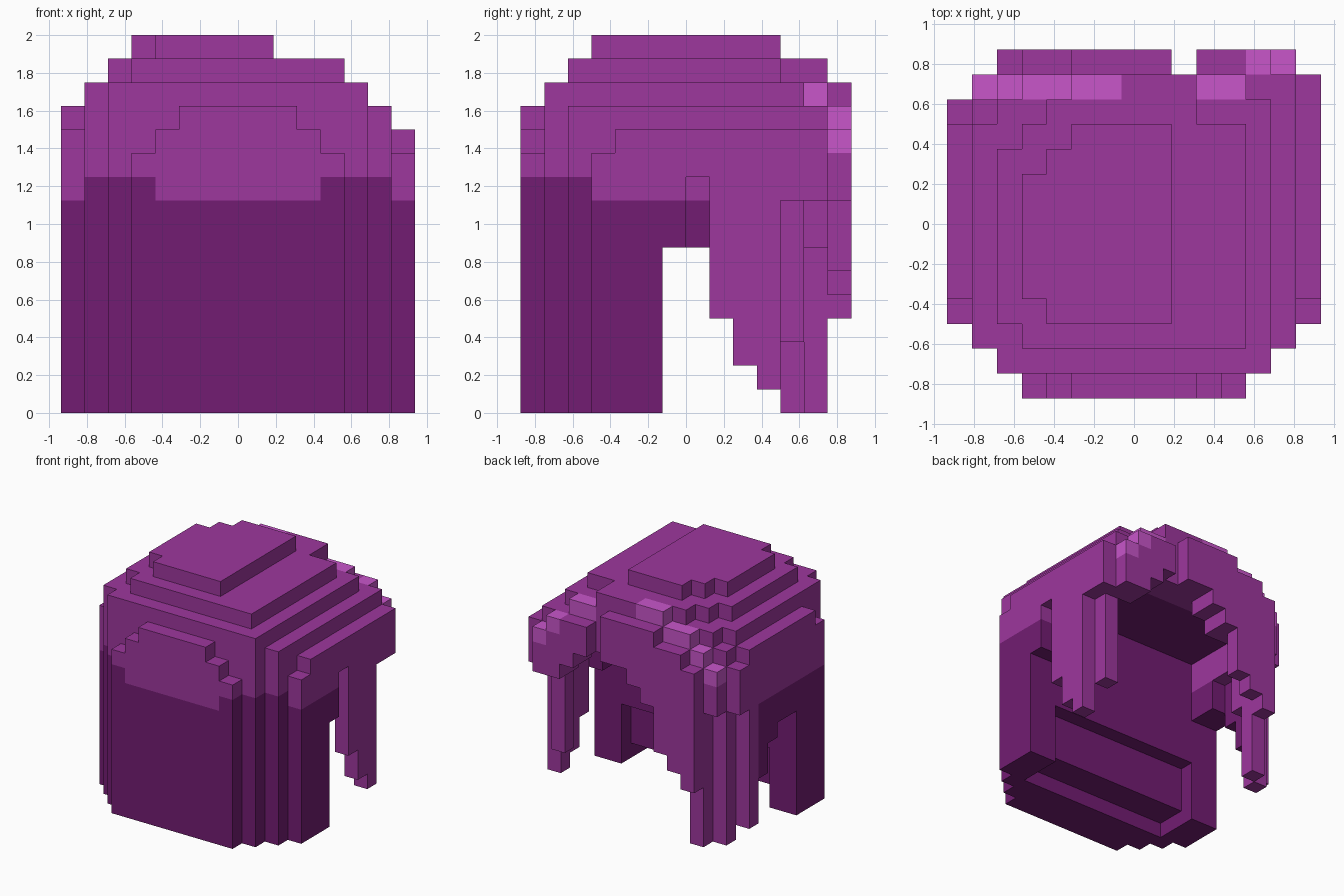
import bpy, bmesh

if "Cube" in bpy.data.objects:
    bpy.data.objects.remove(bpy.data.objects["Cube"])

S = 0.125            # block size
SIZE = (15, 14, 16)  # overall size in blocks
cells = {}           # (i, j, k) -> part name


def box(i0, i1, j0, j1, top):
    """Fill an inclusive rectangle of blocks from the floor up to a level."""
    for i in range(i0, i1 + 1):
        for j in range(j0, j1 + 1):
            for k in range(top + 1):
                cells[i, j, k] = "hair_cap"


def carve(i0, i1, j0, j1, below):
    """Remove every block lower than the given level."""
    for i in range(i0, i1 + 1):
        for j in range(j0, j1 + 1):
            for k in range(below):
                cells.pop((i, j, k), None)


# Brow plate, stepping in as it rises
for n in range(3):
    box(3 + n, 11 - n, 0, 0, 10 + n)

# Rounded body, widest and lowest at the sides
box(0, 13, 3, 11, 11)
box(14, 14, 3, 3, 10)
box(14, 14, 4, 12, 11)
box(0, 13, 4, 10, 12)
box(1, 13, 2, 11, 12)
box(1, 12, 2, 10, 13)
box(2, 12, 1, 11, 13)

# Back hair, in two stepped rows with a parting
for n in range(3):
    box(1 + n, 13 if n < 2 else 11, 12, 12, 11 + n)
    box(2 + n + n // 2, 8, 13, 13, 11 + n)
for n in range(2):
    box(10, 13 - n, 13, 13, 11 + n)

# Crown: two thin layers with stepped corners
box(2, 11, 3, 9, 14)
box(3, 11, 2, 10, 14)
box(4, 9, 2, 11, 14)
box(5, 9, 2, 12, 14)
box(3, 8, 4, 8, 15)
box(4, 8, 3, 9, 15)
box(5, 8, 3, 10, 15)

# Thick front with a stepped recess beneath, and the hollow behind it
carve(2, 12, 3, 4, 1)
carve(2, 12, 5, 5, 4)
carve(2, 12, 6, 10, 11)
carve(3, 12, 11, 11, 11)

# Side arches and hanging side locks
for side, inner, lows in ((0, 1, (7, 7, 6, 4, 1)), (14, 13, (7, 10, 4, 2, 1))):
    for n, low in enumerate(lows):
        carve(side, side, 6 + n, 6 + n, low)
    carve(side, side, 11, 12, 9)
    carve(inner, inner, 6, 7, 7)
    carve(inner, inner, 8, 10, 9)
    carve(inner, inner, 12, 12, 9)

# Ragged lower edge of the back hair, outer row then inner row
for n, low in enumerate((4, 5, 6, 9, 10, 11, 11, 11, 11, 10, 9, 9)):
    carve(2 + n, 2 + n, 13, 13, low)
    if n:
        carve(2 + n, 2 + n, 12, 12, max(low, 7 if n == 1 else 9))

# Thin strands at the back corners
carve(2, 2, 11, 11, 5)
carve(13, 13, 11, 11, 3)

# Dark lower mask with its lining
for i, j, k in cells:
    edge = 10 if j < 3 and abs(i - 7) > 3 else 9
    lining = 2 <= i <= 12 and 2 <= j <= 10 and k <= 11
    if (j < (10 if i <= 1 else 8) and k < edge) or lining:
        cells[i, j, k] = "dark_mask"

# Bright tips: the topmost blocks along the back steps
for i in (1, 2, 3, 4, 5, 6, 10, 11, 12, 13):
    j = 13 if i >= 12 else 12
    top = max(k for a, b, k in cells if (a, b) == (i, j))
    cells[i, j, top] = "bright_tips"


def build(part, mat_name, color):
    bm = bmesh.new()
    verts = {}

    def vert(p):
        if p not in verts:
            verts[p] = bm.verts.new(((p[0] - SIZE[0] / 2) * S, (p[1] - SIZE[1] / 2) * S, p[2] * S))
        return verts[p]

    for cell, name in cells.items():
        if name != part:
            continue
        for axis in range(3):
            u, v = (axis + 1) % 3, (axis + 2) % 3
            for far in (0, 1):
                beside = list(cell)
                beside[axis] += 1 if far else -1
                if tuple(beside) in cells:
                    continue
                face = []
                for du, dv in ((0, 0), (1, 0), (1, 1), (0, 1)):
                    p = list(cell)
                    p[axis] += far
                    p[u] += du
                    p[v] += dv
                    face.append(vert(tuple(p)))
                bm.faces.new(face if far else face[::-1])
    # Merge flat areas into single faces
    bmesh.ops.dissolve_limit(bm, angle_limit=0.01, verts=bm.verts[:], edges=bm.edges[:])
    mesh = bpy.data.meshes.new(part)
    bm.to_mesh(mesh)
    bm.free()
    mat = bpy.data.materials.new(mat_name)
    mat.diffuse_color = (*color, 1)
    mat.use_nodes = True
    mat.node_tree.nodes["Principled BSDF"].inputs["Base Color"].default_value = mat.diffuse_color
    mesh.materials.append(mat)
    bpy.context.collection.objects.link(bpy.data.objects.new(part, mesh))


build("hair_cap", "purple", (0.34, 0.038, 0.34))
build("dark_mask", "dark purple", (0.17, 0.012, 0.17))
build("bright_tips", "light purple", (0.58, 0.092, 0.59))
